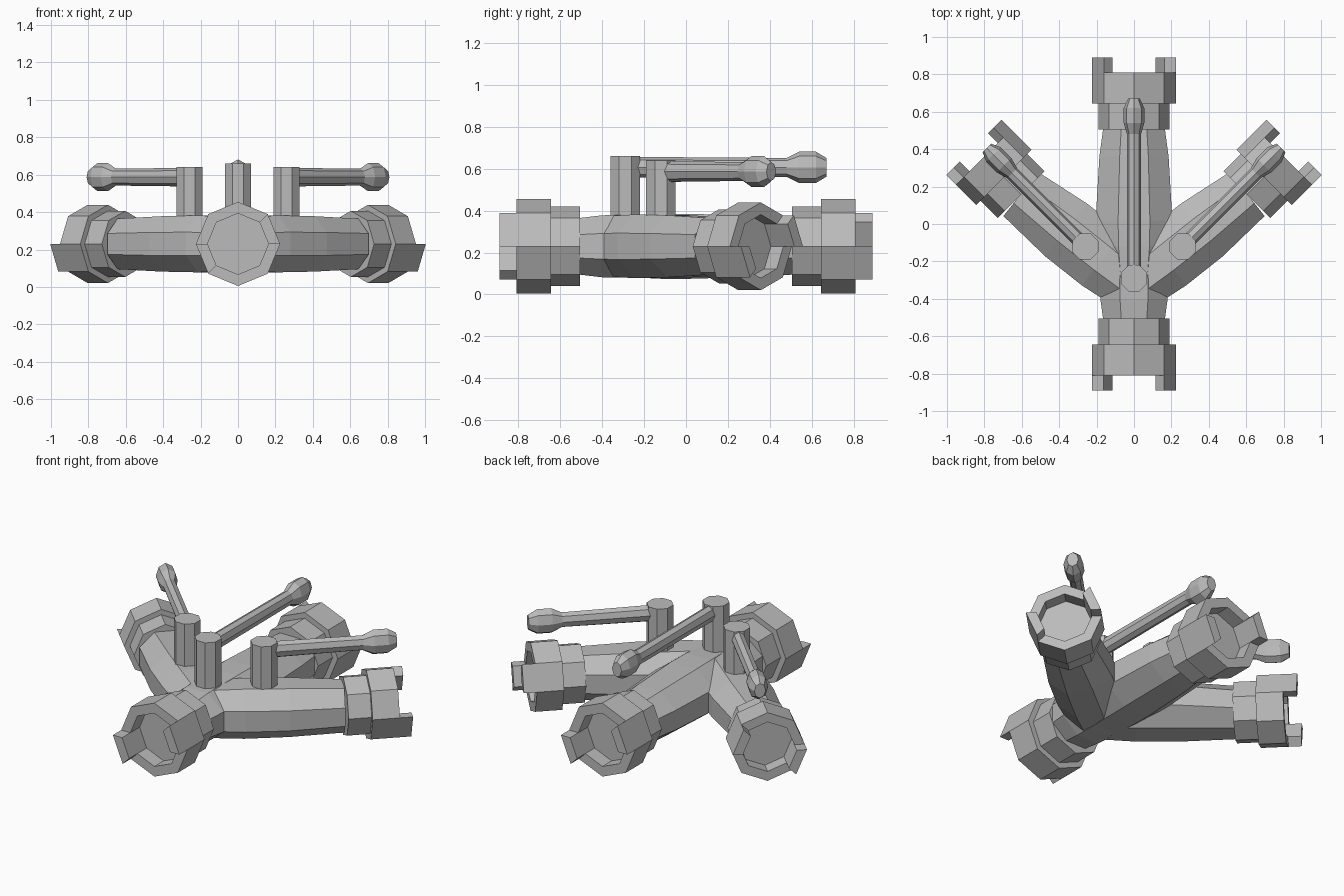
import bpy, bmesh
from math import sin, cos, pi, radians
from mathutils import Matrix, Vector

if "Cube" in bpy.data.objects:
    bpy.data.objects.remove(bpy.data.objects["Cube"])

grey = bpy.data.materials.new("metal grey")
grey.use_nodes = True
GREY = (0.5, 0.5, 0.5, 1)
grey.diffuse_color = GREY
grey.node_tree.nodes["Principled BSDF"].inputs["Base Color"].default_value = GREY

AXIS_Z = 0.23


def frame(x, y, z, heading, scale=1):
    """Local +y points along the heading, turned about z."""
    return Matrix.Translation((x, y, z)) @ Matrix.Rotation(radians(heading), 4, 'Z') @ Matrix.Scale(scale, 4)


def finish(name, bm, matrix):
    bm.transform(matrix)
    bmesh.ops.recalc_face_normals(bm, faces=bm.faces)
    mesh = bpy.data.meshes.new(name)
    bm.to_mesh(mesh)
    bm.free()
    mesh.materials.append(grey)
    obj = bpy.data.objects.new(name, mesh)
    bpy.context.collection.objects.link(obj)
    return obj


def loft(name, sections, matrix, flat_top=False):
    """Eight-sided tube along local y; sections are (y, half width, half height)."""
    bm = bmesh.new()
    turn = pi / 8 if flat_top else 0
    grow = 1 / cos(turn)
    rings = [[bm.verts.new((w * grow * cos(i * pi / 4 + turn), y, h * grow * sin(i * pi / 4 + turn)))
              for i in range(8)] for y, w, h in sections]
    for a, b in zip(rings, rings[1:]):
        for i in range(8):
            j = (i + 1) % 8
            bm.faces.new((a[i], a[j], b[j], b[i]))
    bm.faces.new(rings[0])
    bm.faces.new(rings[-1])
    return finish(name, bm, matrix)


def lug(name, matrix, start, end):
    """One-facet claw standing on the coupling rim."""
    bm = bmesh.new()
    corners = [(r * cos(radians(a)), r * sin(radians(a)))
               for r, a in ((0.225, start), (0.225, end), (0.163, end), (0.163, start))]
    near, far = ([bm.verts.new((x, y, z)) for x, z in corners] for y in (0.81, 0.89))
    bm.faces.new(near)
    bm.faces.new(far)
    for i in range(4):
        j = (i + 1) % 4
        bm.faces.new((near[i], near[j], far[j], far[i]))
    finish(name, bm, matrix)


def coupling(name, matrix, hand=1):
    # Collar, wide ring and recessed mouth
    profile = [(0.505, 0.19), (0.645, 0.19), (0.645, 0.225), (0.81, 0.225), (0.81, 0.163), (0.72, 0.163)]
    loft(name + "_coupling", [(y, r, r) for y, r in profile], matrix)
    for side, base in (("low", 0), ("high", 180)):
        if hand < 0:
            base = 180 - base
        lug(f"{name}_{side}_lug", matrix, base, base - 45 * hand)


def valve(name, x, y, top, heading, reach):
    # Post
    upright = Matrix.Translation((x, y, 0)) @ Matrix.Rotation(radians(heading), 4, 'Z') @ Matrix.Rotation(pi / 2, 4, 'X')
    loft(name + "_valve_post", [(0.34, 0.07, 0.07), (top, 0.07, 0.07)], upright, True)
    # Lever with a swollen grip
    grip = [(0, 0.038, 0.05), (reach - 0.19, 0.038, 0.045), (reach - 0.13, 0.055, 0.075),
            (reach - 0.05, 0.055, 0.075), (reach, 0.032, 0.045)]
    loft(name + "_valve_lever", grip, frame(x, y, top - 0.053, heading))


# Inlet at the front
inlet = frame(0, 0, AXIS_Z, 180)
loft("inlet_pipe", [(0.15, 0.15, 0.145), (0.3, 0.18, 0.15), (0.4, 0.18, 0.148), (0.51, 0.165, 0.135)], inlet, True)
coupling("inlet", inlet)

# Straight outlet at the back
middle = frame(0, 0, AXIS_Z, 0)
loft("middle_pipe", [(-0.42, 0.15, 0.14), (-0.12, 0.2, 0.155), (0.02, 0.205, 0.155),
                     (0.36, 0.185, 0.145), (0.51, 0.165, 0.135)], middle, True)
coupling("middle", middle)
valve("middle", 0, -0.29, 0.66, 0, 0.96)

# Angled outlets on both sides
for side, s in (("left", 1), ("right", -1)):
    start, end = Vector((0.05 * s, -0.28)), Vector((0.605 * s, 0.16))
    run = end - start
    length = run.length
    heading = -s * (90 - Vector((abs(run.x), run.y)).angle_signed(Vector((1, 0))) * 180 / pi)
    loft(side + "_pipe", [(-0.06, 0.16, 0.145), (0.15, 0.18, 0.152), (0.4, 0.18, 0.148), (length, 0.15, 0.135)],
         frame(start.x, start.y, AXIS_Z, heading), True)
    coupling(side, frame(0.271 * s, -0.175, AXIS_Z, -45 * s, 0.93), s)
    valve(side, 0.26 * s, -0.12, 0.64, -45 * s, 0.745)
